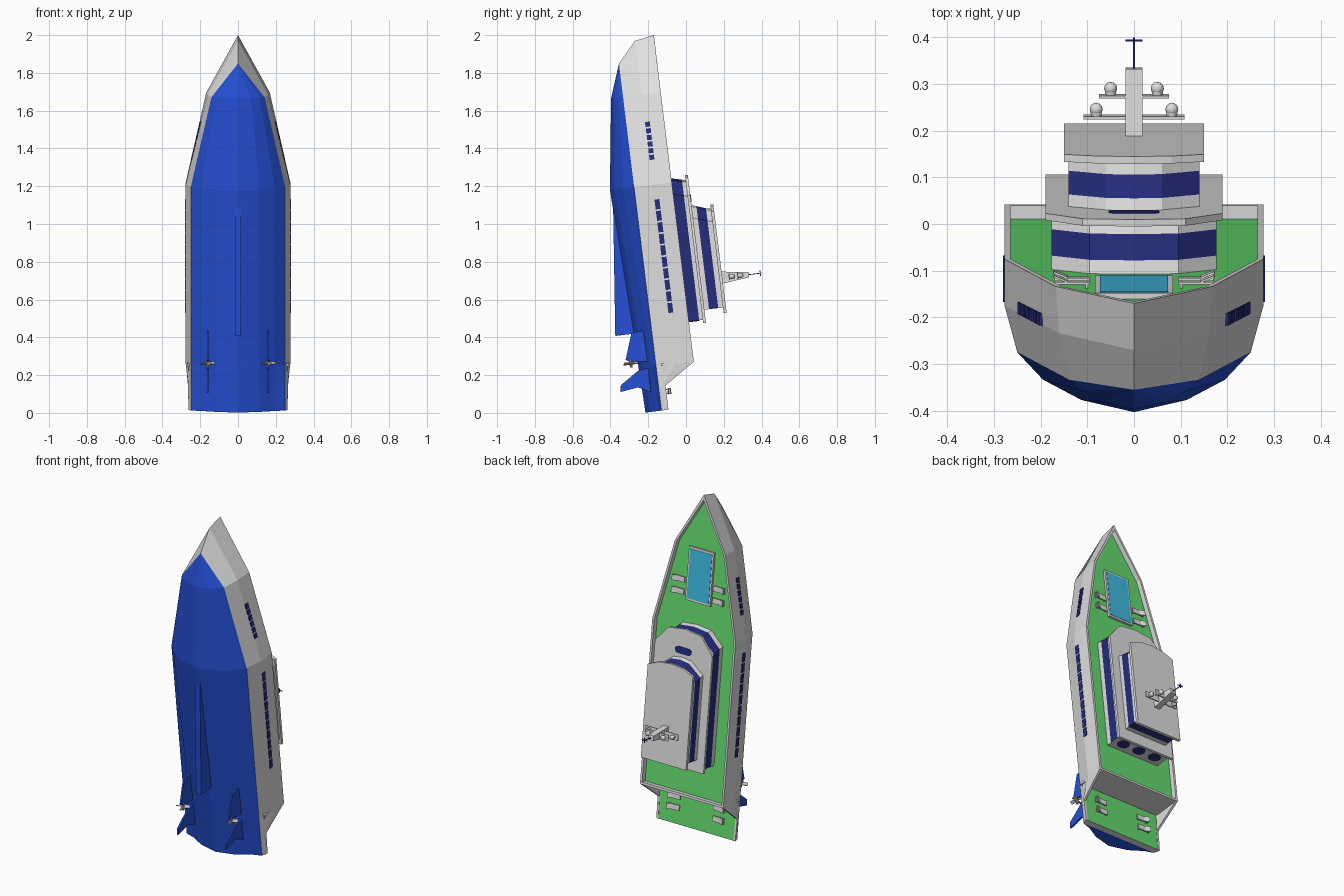
import bpy, bmesh, math
from mathutils import Matrix

if "Cube" in bpy.data.objects:
    bpy.data.objects.remove(bpy.data.objects["Cube"])

# Local ship frame: x = beam, y = ship's up, z = forward; every object is pitched 7 degrees
PITCH = math.radians(7)


def material(name, rgb):
    m = bpy.data.materials.new(name)
    m.diffuse_color = (*rgb, 1)
    m.use_nodes = True
    m.node_tree.nodes["Principled BSDF"].inputs["Base Color"].default_value = m.diffuse_color
    return m


WHITE = material("white_paint", (0.74, 0.74, 0.74))
BLUE = material("hull_blue", (0.018, 0.08, 0.66))
NAVY = material("navy_glass", (0.018, 0.026, 0.2))
GREEN = material("deck_green", (0.13, 0.72, 0.16))
TEAL = material("pool_teal", (0.05, 0.5, 0.76))
METAL = material("propeller_metal", (0.5, 0.5, 0.5))


def finish(name, bm, *mats):
    bmesh.ops.remove_doubles(bm, verts=bm.verts[:], dist=1e-5)
    bmesh.ops.recalc_face_normals(bm, faces=bm.faces[:])
    me = bpy.data.meshes.new(name)
    bm.to_mesh(me)
    bm.free()
    for m in mats:
        me.materials.append(m)
    ob = bpy.data.objects.new(name, me)
    ob.rotation_euler = (PITCH, 0, 0)
    bpy.context.collection.objects.link(ob)
    return ob


def extrude(name, pts, axis, a, b, mat):
    """Prism: axis 'x' takes (up, fwd) points, axis 'u' takes (x, fwd) points."""
    put = (lambda p, t: (t, p[0], p[1])) if axis == 'x' else (lambda p, t: (p[0], t, p[1]))
    bm = bmesh.new()
    lo = [bm.verts.new(put(p, a)) for p in pts]
    hi = [bm.verts.new(put(p, b)) for p in pts]
    bm.faces.new(lo)
    bm.faces.new(hi)
    for i in range(len(pts)):
        j = (i + 1) % len(pts)
        bm.faces.new((lo[i], lo[j], hi[j], hi[i]))
    return finish(name, bm, mat)


def box(name, x0, x1, u0, u1, s0, s1, mat):
    return extrude(name, [(x0, s0), (x1, s0), (x1, s1), (x0, s1)], 'u', u0, u1, mat)


def both(half):
    """Mirror a half outline (aft to bow, ending on the centreline)."""
    return half + [(-x, s) for x, s in reversed(half) if x > 0]


# Hull: rows run keel -> bilge -> waterline -> knuckle -> rail -> inner rail -> deck -> centre
def section(s, keel, water, mid, rail, deck, um=-0.027, ur=0.074):
    d = max(rail - 0.013, 0)
    return [(0, keel, s), (water * .45, keel + .026, s), (water * .78, keel + .07, s),
            (water, -.127, s), (mid, um, s), (rail, ur, s), (d, ur, s), (d, deck, s), (0, deck, s)]


stations = [
    section(.028, -.213, .25, .26, .262, -.092, -.105, -.09),
    section(.157, -.216, .25, .262, .265, -.092, -.105, -.09),
    section(.264, -.22, .25, .277, .277, -.092),
    section(.270, -.22, .25, .277, .277, .045),
    section(1.22, -.256, .25, .277, .277, .045),
    section(1.70, -.191, .14, .16, .168, .045),
    [(0, -.127, 1.879)] * 4 + [(0, -.028, 1.988), (0, .075, 2.006), (0, .075, 1.975),
                              (0, .045, 1.975), (0, .045, 1.975)],
]
stations[5][1:3] = [(.07, -.175, 1.70), (.115, -.15, 1.70)]
bm = bmesh.new()
grid = [[bm.verts.new(p) for p in st] for st in stations]
for k in range(len(grid) - 1):
    for r in range(8):
        f = bm.faces.new((grid[k][r], grid[k][r + 1], grid[k + 1][r + 1], grid[k + 1][r]))
        f.material_index = 1 if r < 3 else (2 if r == 7 and k != 2 else 0)
c = bm.verts.new((0, -.127, .028))
bm.faces.new(grid[0][0:4] + [c]).material_index = 1
bm.faces.new(grid[0][3:9] + [c])
bmesh.ops.mirror(bm, geom=bm.verts[:] + bm.edges[:] + bm.faces[:], matrix=Matrix(),
                 merge_dist=1e-4, axis='X')
bmesh.ops.dissolve_degenerate(bm, dist=1e-5, edges=bm.edges[:])
finish("hull", bm, WHITE, BLUE, GREEN)
box("aft_bulwark", -.27, .27, -.1, .074, .262, .276, WHITE)

# Hull side windows, laid along the plan curve
def half_beam(s):
    return .277 if s < 1.22 else .277 - (s - 1.22) / .48 * .111


for sg in (-1, 1):
    for start, pitch, n in ((.536, .0614, 10), (1.352, .0353, 6)):
        for i in range(n):
            a, b = start + i * pitch, start + (i + 1) * pitch - .009
            ha, hb = half_beam(a), half_beam(b)
            extrude("hull_window", [(sg * (ha - .006), a), (sg * (ha + .003), a),
                                    (sg * (hb + .003), b), (sg * (hb - .006), b)],
                    'u', -.028, -.002, NAVY)


# Deckhouses: stacked levels with a glass band and raked front
def deckhouse(name, half, levels, glass_aft):
    bm = bmesh.new()
    out = both(half)
    rings = [[bm.verts.new((x, u, s - (rake if s > .8 else 0))) for x, s in out]
             for u, rake in levels]
    bm.faces.new(rings[0])
    bm.faces.new(rings[-1])
    n = len(out)
    for k in range(len(rings) - 1):
        for i in range(n):
            j = (i + 1) % n
            f = bm.faces.new((rings[k][i], rings[k][j], rings[k + 1][j], rings[k + 1][i]))
            f.material_index = int(k == 1 and (glass_aft or i != n - 1))
    finish(name, bm, WHITE, NAVY)


deckhouse("lower_deckhouse", [(.177, .478), (.177, 1.165), (.095, 1.24), (0, 1.25)],
          [(.04, 0), (.074, .008), (.129, .022), (.15, .028)], False)
deckhouse("upper_deckhouse", [(.14, .53), (.14, 1.02), (.06, 1.08), (0, 1.088)],
          [(.16, 0), (.188, .008), (.237, .026), (.266, .032)], True)
extrude("lower_roof", both([(.19, .46), (.19, 1.14), (.11, 1.235), (0, 1.25)]),
        'u', .148, .163, WHITE)
extrude("upper_roof", both([(.15, .5), (.15, 1.04), (.08, 1.07), (0, 1.078)]),
        'u', .262, .278, WHITE)


# Pill shaped glass: roof skylight and aft wall windows
def pill(length, width):
    r = width / 2
    return [(sx * (length / 2 - r) + r * math.cos(t), r * math.sin(t))
            for sx, base in ((1, -90), (-1, 90))
            for t in [math.radians(base + 30 * k) for k in range(7)]]


extrude("roof_skylight", [(x, s + 1.125) for x, s in pill(.11, .04)], 'u', .16, .166, NAVY)
for x in (-.11, 0, .11):
    bm = bmesh.new()
    f = bm.faces.new([bm.verts.new((x + p, q + .1, .4745)) for p, q in pill(.075, .06)])
    ex = bmesh.ops.extrude_face_region(bm, geom=[f])
    bmesh.ops.translate(bm, vec=(0, 0, .006),
                        verts=[v for v in ex['geom'] if isinstance(v, bmesh.types.BMVert)])
    finish("aft_window", bm, NAVY)

# Bow pool
box("pool_rim", -.083, .083, .04, .058, 1.375, 1.685, WHITE)
box("pool_water", -.073, .073, .052, .06, 1.387, 1.673, TEAL)


# Sun loungers with raised outer backrest
def lounger(sg, x, u, s):
    def bx(a, b, u0, u1, s0, s1):
        box("lounger", sg * (x + a), sg * (x + b), u + u0, u + u1, s + s0, s + s1, WHITE)
    bx(0, .075, .009, .014, -.016, .016)
    for a in (.004, .066):
        bx(a, a + .005, -.002, .01, -.014, -.009)
        bx(a, a + .005, -.002, .01, .009, .014)
    bm = bmesh.new()
    prof = [(.05, .013), (.078, .024), (.076, .028), (.047, .016)]
    ends = [[bm.verts.new((sg * (x + a), u + b, s + e)) for a, b in prof] for e in (-.016, .016)]
    for e in ends:
        bm.faces.new(e)
    for i in range(4):
        j = (i + 1) % 4
        bm.faces.new((ends[0][i], ends[0][j], ends[1][j], ends[1][i]))
    finish("lounger_back", bm, WHITE)


for sg in (-1, 1):
    for s in (1.415, 1.485):
        lounger(sg, .095, .045, s)
    for s in (.125, .19):
        lounger(sg, .11, -.092, s)

# Mast, spreaders, radar domes, antenna
extrude("mast", [(.27, .655), (.27, .72), (.42, .70), (.42, .672)], 'x', -.018, .018, WHITE)
for u, w, xd in ((.312, .108, .081), (.357, .075, .05)):
    box("spreader", -w, w, u, u + .006, .67, .705, WHITE)
    for sg in (-1, 1):
        bm = bmesh.new()
        bmesh.ops.create_uvsphere(bm, u_segments=12, v_segments=8, radius=.014,
                                  matrix=Matrix.Translation((sg * xd, u + .02, .687)))
        bmesh.ops.create_cone(bm, cap_ends=True, segments=12, radius1=.011, radius2=.013, depth=.014,
                              matrix=Matrix.Translation((sg * xd, u + .012, .687))
                              @ Matrix.Rotation(-math.pi / 2, 4, 'X'))
        finish("radar_dome", bm, WHITE)
box("antenna", -.002, .002, .41, .486, .684, .688, NAVY)
box("antenna_bar", -.018, .018, .478, .482, .684, .688, NAVY)
box("antenna_cross", -.002, .002, .478, .482, .672, .70, NAVY)

# Keel skeg, shaft struts, rudders, propellers
extrude("skeg", [(-.25, 1.13), (-.322, .45), (-.2, .45)], 'x', -.017, .017, BLUE)
for x in (-.16, .16):
    extrude("shaft_strut", [(-.17, .46), (-.235, .455), (-.283, .318), (-.265, .305), (-.17, .295)],
            'x', x - .005, x + .005, BLUE)
    extrude("rudder", [(-.17, .26), (-.225, .252), (-.325, .187), (-.33, .152), (-.235, .165),
                       (-.17, .13)], 'x', x - .005, x + .005, BLUE)
    bm = bmesh.new()
    hub = Matrix.Translation((x, -.258, .296))
    bmesh.ops.create_cone(bm, cap_ends=True, segments=10, radius1=.007, radius2=.009, depth=.045,
                          matrix=hub)
    for k in range(4):
        bmesh.ops.create_cube(bm, size=1, matrix=hub @ Matrix.Rotation(math.pi / 2 * k + .3, 4, 'Z')
                              @ Matrix.Translation((.022, 0, 0)) @ Matrix.Rotation(.6, 4, 'X')
                              @ Matrix.Diagonal((.034, .02, .004, 1)))
    finish("propeller", bm, METAL)
